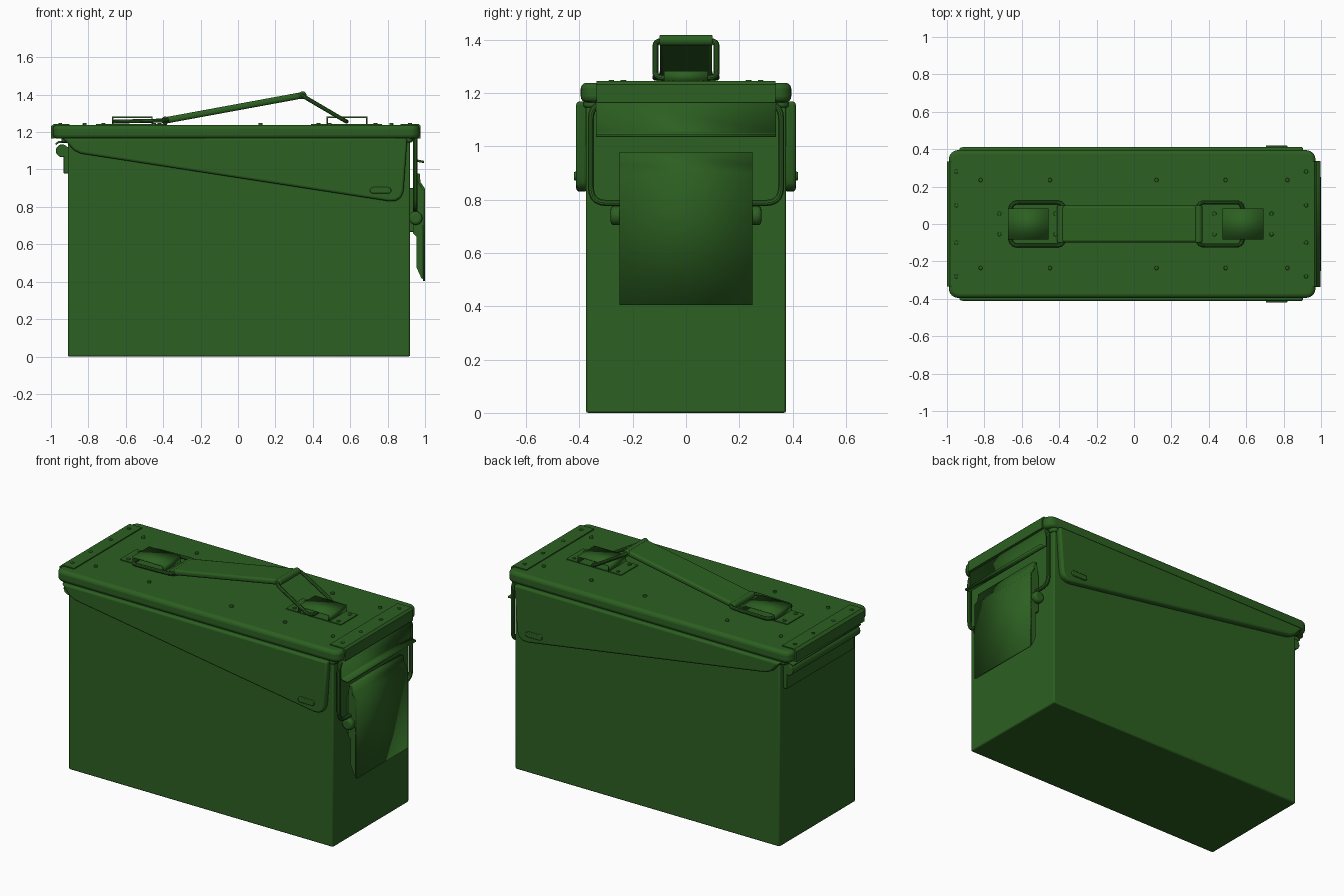
import bpy, bmesh, math
from mathutils import Vector, Matrix

if "Cube" in bpy.data.objects:
    bpy.data.objects.remove(bpy.data.objects["Cube"])

green = bpy.data.materials.new("green_paint")
green.diffuse_color = (0.025, 0.115, 0.015, 1)
green.use_nodes = True
green.node_tree.nodes["Principled BSDF"].inputs["Base Color"].default_value = green.diffuse_color


def finish(name, bm, bevel=0.0, seg=3):
    bmesh.ops.recalc_face_normals(bm, faces=bm.faces)
    me = bpy.data.meshes.new(name)
    bm.to_mesh(me)
    bm.free()
    ob = bpy.data.objects.new(name, me)
    bpy.context.collection.objects.link(ob)
    me.materials.append(green)
    if bevel:
        m = ob.modifiers.new("bevel", 'BEVEL')
        m.width, m.segments, m.limit_method = bevel, seg, 'ANGLE'
    bpy.ops.object.select_all(action='DESELECT')
    ob.select_set(True)
    bpy.context.view_layer.objects.active = ob
    bpy.ops.object.shade_smooth_by_angle(angle=math.radians(35))
    return ob


def box(name, lo, hi, bevel=0.0, seg=3, corner=0.0):
    """Box between two corners; corner rounds the upright edges first."""
    lo, hi = Vector(lo), Vector(hi)
    bm = bmesh.new()
    bmesh.ops.create_cube(bm, size=1)
    for v in bm.verts:
        v.co = (lo + hi) / 2 + v.co * (hi - lo)
    if corner:
        up = [e for e in bm.edges if abs((e.verts[0].co - e.verts[1].co).z) > 1e-4]
        bmesh.ops.bevel(bm, geom=up, offset=corner, segments=6, profile=0.5, affect='EDGES')
    return finish(name, bm, bevel, seg)


def prism(name, pts, y0, y1, bevel=0.0, seg=2):
    """Extrude an XZ outline from y0 to y1."""
    bm = bmesh.new()
    f = bm.faces.new([bm.verts.new((x, y0, z)) for x, z in pts])
    r = bmesh.ops.extrude_face_region(bm, geom=[f])
    bmesh.ops.translate(bm, vec=(0, y1 - y0, 0),
                        verts=[v for v in r['geom'] if isinstance(v, bmesh.types.BMVert)])
    return finish(name, bm, bevel, seg)


def sheet(name, pts, y0, y1, t):
    """Thin folded sheet along an open XZ path, thickened about its middle."""
    bm = bmesh.new()
    a = [bm.verts.new((x, y0, z)) for x, z in pts]
    b = [bm.verts.new((x, y1, z)) for x, z in pts]
    for i in range(len(pts) - 1):
        bm.faces.new((a[i], a[i + 1], b[i + 1], b[i]))
    ob = finish(name, bm)
    m = ob.modifiers.new("solid", 'SOLIDIFY')
    m.thickness, m.offset, m.use_even_offset = t, 0, True
    return ob


def cyl(name, a, b, r, bevel=0.0, n=20):
    a, b = Vector(a), Vector(b)
    rot = (b - a).to_track_quat('Z', 'Y').to_matrix().to_4x4()
    bm = bmesh.new()
    bmesh.ops.create_cone(bm, cap_ends=True, segments=n, radius1=r, radius2=r,
                          depth=(b - a).length, matrix=Matrix.Translation((a + b) / 2) @ rot)
    return finish(name, bm, bevel)


def wire(name, pts, r, fillet):
    """Closed round wire with filleted corners, turned into a mesh."""
    P = [Vector(p) for p in pts]
    out = []
    for i, p in enumerate(P):
        a = p + (P[i - 1] - p).normalized() * fillet
        b = p + (P[(i + 1) % len(P)] - p).normalized() * fillet
        for k in range(6):
            t = k / 5
            out.append(a * (1 - t) ** 2 + p * 2 * t * (1 - t) + b * t * t)
    cu = bpy.data.curves.new(name + "_path", 'CURVE')
    cu.dimensions, cu.bevel_depth, cu.bevel_resolution = '3D', r, 3
    sp = cu.splines.new('POLY')
    sp.points.add(len(out) - 1)
    for q, co in zip(sp.points, out):
        q.co = (*co, 1)
    sp.use_cyclic_u = True
    tmp = bpy.data.objects.new(name + "_path", cu)
    bpy.context.collection.objects.link(tmp)
    me = bpy.data.meshes.new_from_object(tmp.evaluated_get(bpy.context.evaluated_depsgraph_get()))
    bpy.data.objects.remove(tmp)
    bm = bmesh.new()
    bm.from_mesh(me)
    return finish(name, bm)


# can body and the neck below the lid
box("body", (-0.91, -0.375, 0), (0.92, 0.375, 1.17), 0.008, 2)
box("neck_rim", (-0.945, -0.385, 1.145), (0.935, 0.385, 1.18), 0.008, 2, corner=0.03)

# lid with rounded corners, end straps on top
box("lid", (-0.99, -0.395, 1.165), (0.97, 0.395, 1.238), 0.022, 4, corner=0.05)
prism("hinge_strap", [(-0.9, 1.23), (-0.9, 1.244), (-0.985, 1.244), (-1.0, 1.23),
                      (-1.0, 1.165), (-0.98, 1.165), (-0.98, 1.23)], -0.335, 0.335)
prism("latch_strap", [(0.87, 1.23), (0.87, 1.244), (0.965, 1.244), (0.977, 1.232),
                      (0.977, 1.165), (0.95, 1.165), (0.95, 1.23)], -0.335, 0.335)

# sloping side plates with a pressed slot bump
outline = [(-0.94, 1.168), (0.905, 1.168), (0.885, 0.885), (0.872, 0.85), (0.845, 0.833), (0.81, 0.83),
           (-0.84, 1.085), (-0.88, 1.105), (-0.915, 1.145)]
slot = [(cx + 0.017 * math.cos(a0 + k * math.pi / 6), 0.888 + 0.017 * math.sin(a0 + k * math.pi / 6))
        for cx, a0 in ((0.803, -math.pi / 2), (0.722, math.pi / 2)) for k in range(7)]
for s, side in ((-1, "front"), (1, "back")):
    prism("side_plate_" + side, outline, s * 0.37, s * 0.412, 0.012, 3)
    prism("slot_bump_" + side, slot, s * 0.40, s * 0.42, 0.004)

# hinge on the left end
cyl("hinge_pin", (-0.94, -0.335, 1.10), (-0.94, 0.335, 1.10), 0.034, 0.004)
box("hinge_leaf", (-0.932, -0.335, 0.978), (-0.905, 0.335, 1.12), 0.004, 2)
sheet("hinge_cover", [(-0.975, 1.135), (-0.96, 1.146), (-0.91, 1.146)], -0.335, 0.335, 0.01)

# catch lip and wire bail on the right end
sheet("catch_lip", [(0.955, 1.17), (0.95, 1.055), (0.962, 1.046), (0.995, 1.04)], -0.338, 0.338, 0.012)
wire("latch_bail", [(0.948, -0.357, 1.162), (0.948, 0.357, 1.162),
                    (0.948, 0.357, 0.787), (0.948, -0.357, 0.787)], 0.012, 0.06)

# latch lever: face sheet, side flanges, base and pivots
sheet("latch_face", [(0.945, 0.972), (0.966, 0.972), (0.97, 0.93), (0.994, 0.895), (0.994, 0.405)],
      -0.25, 0.25, 0.012)
flange = [(0.945, 0.97), (0.967, 0.97), (0.972, 0.93), (0.995, 0.895), (0.995, 0.41),
          (0.98, 0.42), (0.955, 0.475), (0.955, 0.64), (0.935, 0.66), (0.935, 0.9)]
for s, side in ((-1, "front"), (1, "back")):
    prism("latch_flange_" + side, flange, s * 0.236, s * 0.25)
    cyl("latch_pivot_" + side, (0.95, s * 0.23, 0.74), (0.95, s * 0.283, 0.74), 0.036, 0.014)
box("latch_base", (0.915, -0.235, 0.665), (0.94, 0.235, 0.9), 0.004, 2)

# handle: grip shell, cross rods, and wire loops
gp, gq = Vector((-0.39, 1.262)), Vector((0.345, 1.397))
d = (gq - gp).normalized()
n = Vector((-d.y, d.x)) * 0.017
prism("handle_grip", [gp + n, gq + n, gq - n, gp - n], -0.098, 0.098, 0.013, 3)
for name, p in (("left", gp), ("right", gq)):
    cyl("grip_end_" + name, (p.x, -0.1, p.y), (p.x, 0.1, p.y), 0.021, 0.006)
for name, x0, z0, x1, z1 in (("left", -0.66, 1.256, -0.375, 1.262), ("right", 0.58, 1.256, 0.34, 1.397)):
    wire("handle_loop_" + name, [(x0, -0.115, z0), (x1, -0.115, z1),
                                 (x1, 0.115, z1), (x0, 0.115, z0)], 0.011, 0.04)

# handle brackets: base plate with an open arch over the loop
for name, b0, b1, a0, a1 in (("left", -0.76, -0.38, -0.67, -0.46), ("right", 0.39, 0.77, 0.478, 0.688)):
    box("bracket_base_" + name, (b0, -0.083, 1.23), (b1, 0.083, 1.243))
    sheet("bracket_arch_" + name, [(a0, 1.24), (a0, 1.279), (a1, 1.279), (a1, 1.24)], -0.083, 0.083, 0.007)

# rivets
spots = [(x, y) for x in (-0.95, 0.92) for y in (-0.28, -0.1, 0.1, 0.28)]
spots += [(x, y) for x in (-0.82, -0.45, 0.12, 0.49, 0.82) for y in (-0.235, 0.235)]
spots += [(x, y) for x in (-0.72, -0.42, 0.43, 0.735) for y in (-0.055, 0.055)]
for i, (x, y) in enumerate(spots):
    cyl(f"rivet_{i}", (x, y, 1.225), (x, y, 1.249), 0.011, 0.004, 12)
